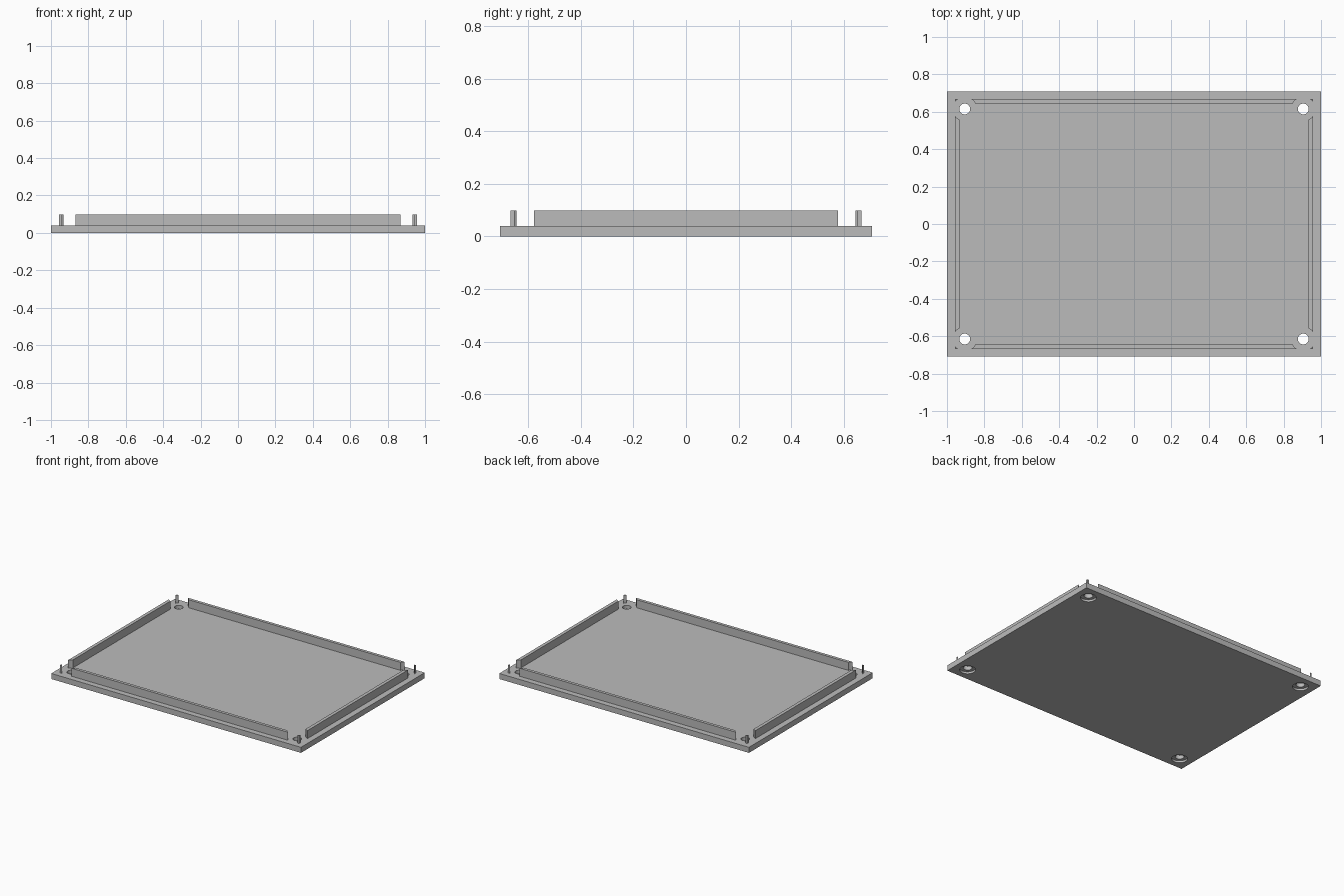
import bpy

cube = bpy.data.objects.get("Cube")
if cube:
    bpy.data.objects.remove(cube, do_unlink=True)

HOLE_X, HOLE_Y = 0.905, 0.615
BASE_TOP, RIM_TOP = 0.04, 0.098

grey = bpy.data.materials.new("plain grey")
grey.use_nodes = True
grey.diffuse_color = (0.5, 0.5, 0.5, 1)
grey.node_tree.nodes["Principled BSDF"].inputs["Base Color"].default_value = (0.5, 0.5, 0.5, 1)


def box(name, half_x, half_y, z0, z1):
    bpy.ops.mesh.primitive_cube_add(size=2, location=(0, 0, (z0 + z1) / 2))
    ob = bpy.context.object
    ob.name = name
    ob.scale = (half_x, half_y, (z1 - z0) / 2)
    bpy.ops.object.transform_apply(location=True, rotation=False, scale=True)
    ob.data.materials.append(grey)
    return ob


def cut(target, cutter):
    mod = target.modifiers.new("cut", "BOOLEAN")
    mod.operation = "DIFFERENCE"
    mod.solver = "EXACT"
    mod.object = cutter
    bpy.context.view_layer.objects.active = target
    bpy.ops.object.modifier_apply(modifier=mod.name)
    bpy.data.objects.remove(cutter, do_unlink=True)


def cut_corners(target, radius, z0, z1):
    # the same round cut at each of the four screw positions
    for sx in (-1, 1):
        for sy in (-1, 1):
            bpy.ops.mesh.primitive_cylinder_add(
                vertices=32, radius=radius, depth=z1 - z0,
                location=(sx * HOLE_X, sy * HOLE_Y, (z0 + z1) / 2))
            cutter = bpy.context.object
            cutter.hide_render = True
            cut(target, cutter)


# Base plate with screw holes, recessed for the heads underneath
plate = box("base_plate", 1.0, 0.708, 0, BASE_TOP)
cut_corners(plate, 0.029, -0.1, 0.1)
cut_corners(plate, 0.052, -0.1, 0.015)

# Locating rim: a thin frame, interrupted around every screw hole
rim = box("locating_rim", 0.957, 0.667, BASE_TOP, RIM_TOP)
cut(rim, box("rim_cutter", 0.933, 0.645, 0, 0.2))
cut_corners(rim, 0.064, 0, 0.2)

for ob in (plate, rim):
    bpy.ops.object.select_all(action="DESELECT")
    ob.select_set(True)
    bpy.context.view_layer.objects.active = ob
    bpy.ops.object.shade_smooth_by_angle()
